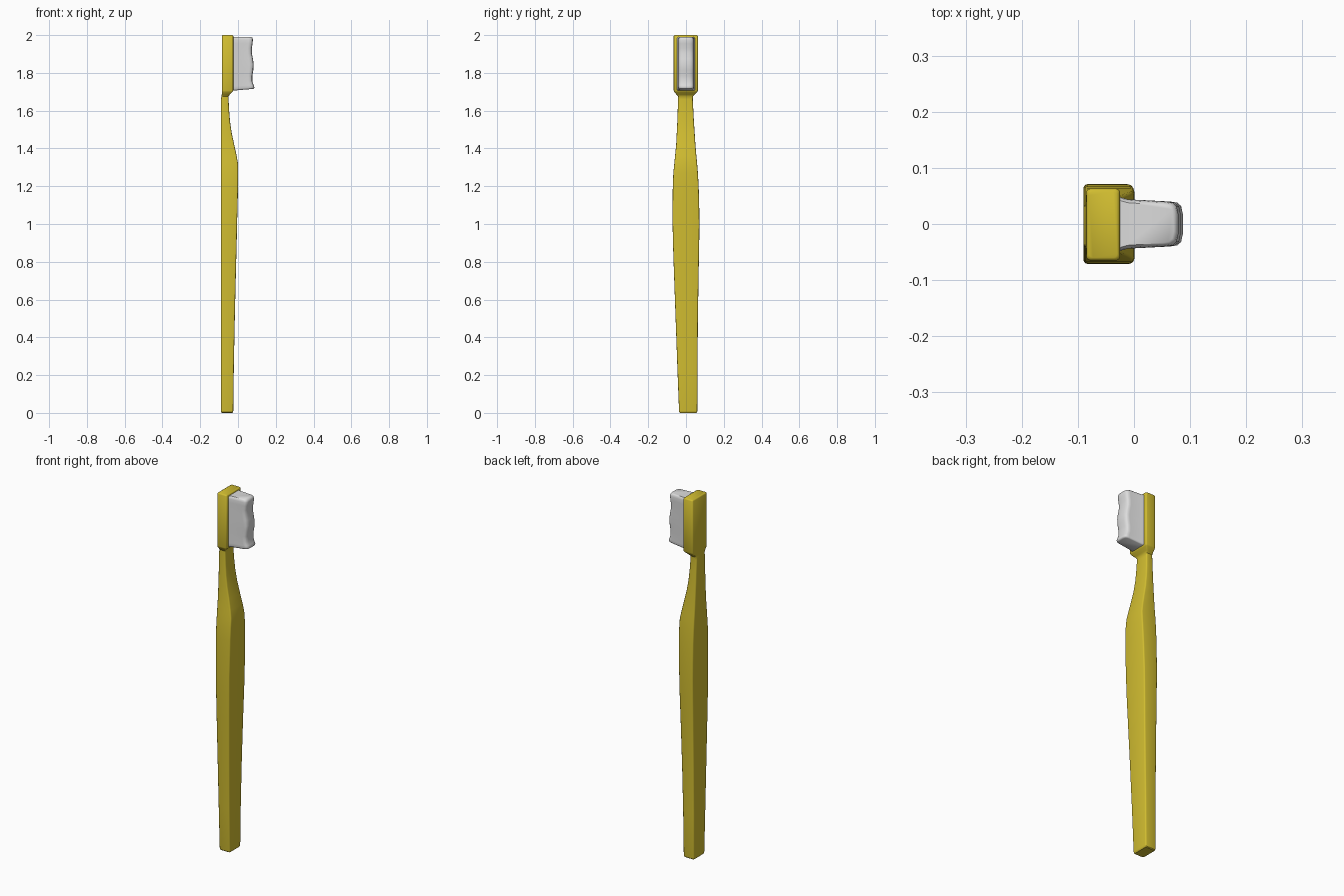
import bpy, bmesh, math


def material(name, rgb):
    m = bpy.data.materials.new(name)
    m.diffuse_color = (*rgb, 1)
    return m


def loft(name, rings, mat, angle):
    """Skin a list of closed rings of points and cap both ends."""
    bm = bmesh.new()
    vr = [[bm.verts.new(p) for p in r] for r in rings]
    n = len(rings[0])
    for a, b in zip(vr, vr[1:]):
        for i in range(n):
            j = (i + 1) % n
            bm.faces.new((a[i], a[j], b[j], b[i]))
    bm.faces.new(vr[0][::-1])
    bm.faces.new(vr[-1])
    bmesh.ops.recalc_face_normals(bm, faces=bm.faces[:])
    me = bpy.data.meshes.new(name)
    bm.to_mesh(me)
    bm.free()
    me.materials.append(mat)
    ob = bpy.data.objects.new(name, me)
    bpy.context.collection.objects.link(ob)
    bpy.ops.object.select_all(action='DESELECT')
    ob.select_set(True)
    bpy.context.view_layer.objects.active = ob
    bpy.ops.object.shade_smooth_by_angle(angle=math.radians(angle))
    return ob


def rounded_rect(z, x0, x1, y0, y1, r=0.007, steps=3):
    pts = []
    for cx, cy, start in ((x1 - r, y1 - r, 0), (x0 + r, y1 - r, 90),
                          (x0 + r, y0 + r, 180), (x1 - r, y0 + r, 270)):
        for k in range(steps + 1):
            a = math.radians(start + 90 * k / steps)
            pts.append((cx + r * math.cos(a), cy + r * math.sin(a), z))
    return pts


yellow = material("yellow_plastic", (0.64, 0.51, 0.03))
white = material("white_bristle", (0.72, 0.72, 0.72))

# Handle, neck and head: sections z, back x, front x, left y, right y, from the foot up
handle = [
    (0.000, -0.086, -0.029, -0.032, 0.055),
    (0.004, -0.089, -0.026, -0.036, 0.059),
    (0.012, -0.090, -0.025, -0.037, 0.060),
    (0.250, -0.090, -0.022, -0.046, 0.061),
    (0.500, -0.090, -0.017, -0.055, 0.063),
    (0.750, -0.090, -0.011, -0.064, 0.067),
    (0.900, -0.090, -0.007, -0.069, 0.070),
    (1.000, -0.090, -0.005, -0.071, 0.071),
    (1.100, -0.090, -0.002, -0.071, 0.070),
    (1.200, -0.090, 0.000, -0.070, 0.067),
    (1.270, -0.090, 0.001, -0.067, 0.063),
    (1.320, -0.090, 0.000, -0.062, 0.059),
    (1.360, -0.090, -0.007, -0.058, 0.055),
    (1.420, -0.090, -0.020, -0.052, 0.050),
    (1.480, -0.090, -0.033, -0.049, 0.046),
    (1.540, -0.090, -0.042, -0.046, 0.042),
    (1.600, -0.090, -0.047, -0.044, 0.039),
    (1.660, -0.090, -0.050, -0.042, 0.036),
    (1.675, -0.088, -0.050, -0.042, 0.037),
    (1.685, -0.086, -0.044, -0.050, 0.046),
    (1.699, -0.085, -0.029, -0.063, 0.060),
    (1.706, -0.085, -0.025, -0.065, 0.063),
    (1.994, -0.085, -0.025, -0.065, 0.063),
    (1.998, -0.083, -0.027, -0.063, 0.061),
    (2.000, -0.080, -0.030, -0.060, 0.058),
]
loft("handle_and_head", [rounded_rect(*s) for s in handle], yellow, 35)

# Bristle block: wavy trimmed tip, slightly tapered sides and a sloping lower end
waves = [(1.706, 0.080), (1.709, 0.085), (1.716, 0.087), (1.730, 0.083),
         (1.755, 0.076), (1.785, 0.076), (1.815, 0.081), (1.845, 0.083),
         (1.875, 0.079), (1.905, 0.073), (1.930, 0.073), (1.955, 0.077),
         (1.975, 0.079), (1.985, 0.077), (1.990, 0.071)]
rings = []
for i, (z, tip) in enumerate(waves):
    inset = {0: 0.006, 1: 0.002}.get(min(i, len(waves) - 1 - i), 0)
    half = [(-0.035, 0.048), (-0.025, 0.048), (-0.012, 0.044), (tip - 0.022, 0.040),
            (tip - 0.010, 0.038), (tip - 0.003, 0.032), (tip, 0.018)]
    outline = half + [(x, -y) for x, y in reversed(half)]
    low = max(0, (1.75 - z) / 0.044)
    rings.append([(x, y - math.copysign(inset, y), z + low * 0.09 * max(0, x + 0.025))
                  for x, y in outline])
loft("bristles", rings, white, 50)
